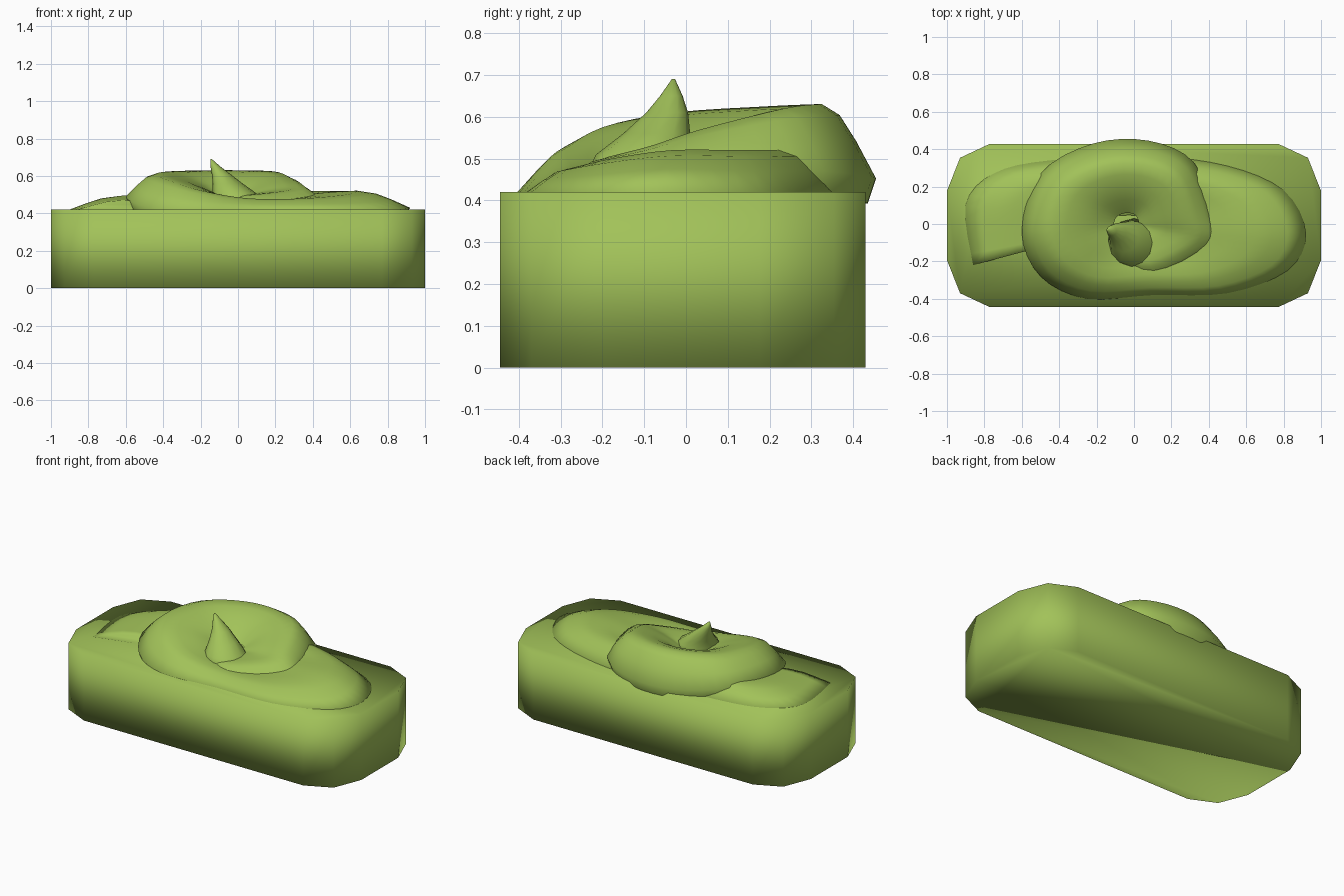
import bpy, bmesh, math
from mathutils import Vector

if "Cube" in bpy.data.objects:
    bpy.data.objects.remove(bpy.data.objects["Cube"])

mat = bpy.data.materials.new("green")
mat.diffuse_color = (0.36, 0.54, 0.10, 1)
mat.use_nodes = True
mat.node_tree.nodes["Principled BSDF"].inputs["Base Color"].default_value = mat.diffuse_color


def finish(name, bm):
    bmesh.ops.recalc_face_normals(bm, faces=bm.faces)
    for f in bm.faces:
        f.smooth = True
    me = bpy.data.meshes.new(name)
    bm.to_mesh(me)
    bm.free()
    me.materials.append(mat)
    ob = bpy.data.objects.new(name, me)
    bpy.context.collection.objects.link(ob)
    return ob


def loft(name, rings, closed):
    bm = bmesh.new()
    rows = [[bm.verts.new(p) for p in r] for r in rings]
    n = len(rows[0])
    for a, b in zip(rows, rows[1:]):
        for i in range(n if closed else n - 1):
            j = (i + 1) % n
            bm.faces.new((a[i], a[j], b[j], b[i]))
    bm.faces.new(rows[0])
    bm.faces.new(rows[-1])
    return finish(name, bm)


# Cake base: rectangle with faceted round corners
corner = [(1, 0.185), (0.93, 0.362), (0.77, 0.437)]
outline = []
for sx, sy in ((1, 1), (-1, 1), (-1, -1), (1, -1)):
    pts = corner if sx * sy > 0 else corner[::-1]
    outline += [(sx * x, sy * y - 0.008) for x, y in pts]
loft("cake_base", [[(x, y, z) for x, y in outline] for z in (0, 0.42)], True)

# Cream swirl: outer edge x, y, edge height, crest height, inner height
stations = [
    (-0.86, -0.22, 0.42, 0.47, 0.45), (-0.90, 0.10, 0.42, 0.49, 0.45),
    (-0.75, 0.27, 0.42, 0.50, 0.45), (-0.45, 0.34, 0.42, 0.51, 0.45),
    (0.10, 0.36, 0.42, 0.52, 0.45), (0.50, 0.31, 0.42, 0.52, 0.45),
    (0.80, 0.18, 0.42, 0.52, 0.45), (0.92, -0.05, 0.43, 0.52, 0.45),
    (0.82, -0.25, 0.42, 0.50, 0.45), (0.50, -0.37, 0.42, 0.48, 0.45),
    (0.10, -0.38, 0.42, 0.48, 0.45), (-0.25, -0.40, 0.42, 0.52, 0.48),
    (-0.50, -0.28, 0.44, 0.575, 0.49), (-0.60, -0.04, 0.49, 0.61, 0.49),
    (-0.50, 0.27, 0.48, 0.625, 0.49), (-0.22, 0.43, 0.455, 0.63, 0.49),
    (0.08, 0.445, 0.455, 0.63, 0.49), (0.32, 0.33, 0.47, 0.62, 0.49),
    (0.43, 0.05, 0.48, 0.57, 0.49), (0.43, -0.12, 0.46, 0.53, 0.49),
    (0.12, -0.28, 0.45, 0.50, 0.49), (-0.07, -0.22, 0.45, 0.50, 0.49)]


def spline(rows, steps):
    out = []
    for i in range(len(rows) - 1):
        a, b, c, d = (rows[min(max(k, 0), len(rows) - 1)] for k in range(i - 1, i + 3))
        for s in range(steps):
            t = s / steps
            out.append([0.5 * (2 * q + (r - p) * t + (2 * p - 5 * q + 4 * r - w) * t * t
                               + (3 * q - p - 3 * r + w) * t ** 3)
                        for p, q, r, w in zip(a, b, c, d)])
    return out + [rows[-1]]


rings = []
for x, y, zo, zc, zi in spline(stations, 4):
    outer = Vector((x, y))
    inner = outer * 0.13 + Vector((-0.03, 0.0))
    section = [(0.05, zo - 0.06), (0, zo), (0.12, zo + 0.5 * (zc - zo)),
               (0.22, zo + 0.85 * (zc - zo)), (0.33, zc), (0.48, zc - 0.07 * (zc - zi)),
               (0.65, zc - 0.25 * (zc - zi)), (0.82, zc - 0.55 * (zc - zi)), (1, zi)]
    rings.append([(*outer.lerp(inner, t), z) for t, z in section])
loft("cream_swirl", rings, False)

# Leaning cream peak in the middle of the swirl: centre x, y, z, radius
peak = [(0.0, -0.11, 0.44, 0.14), (-0.02, -0.10, 0.51, 0.115), (-0.055, -0.07, 0.56, 0.08),
        (-0.09, -0.045, 0.61, 0.05), (-0.12, -0.035, 0.65, 0.027), (-0.143, -0.03, 0.69, 0.004)]
loft("cream_peak", [[(x + r * math.cos(k * math.tau / 12), y + r * math.sin(k * math.tau / 12), z)
                     for k in range(12)] for x, y, z, r in peak], True)
